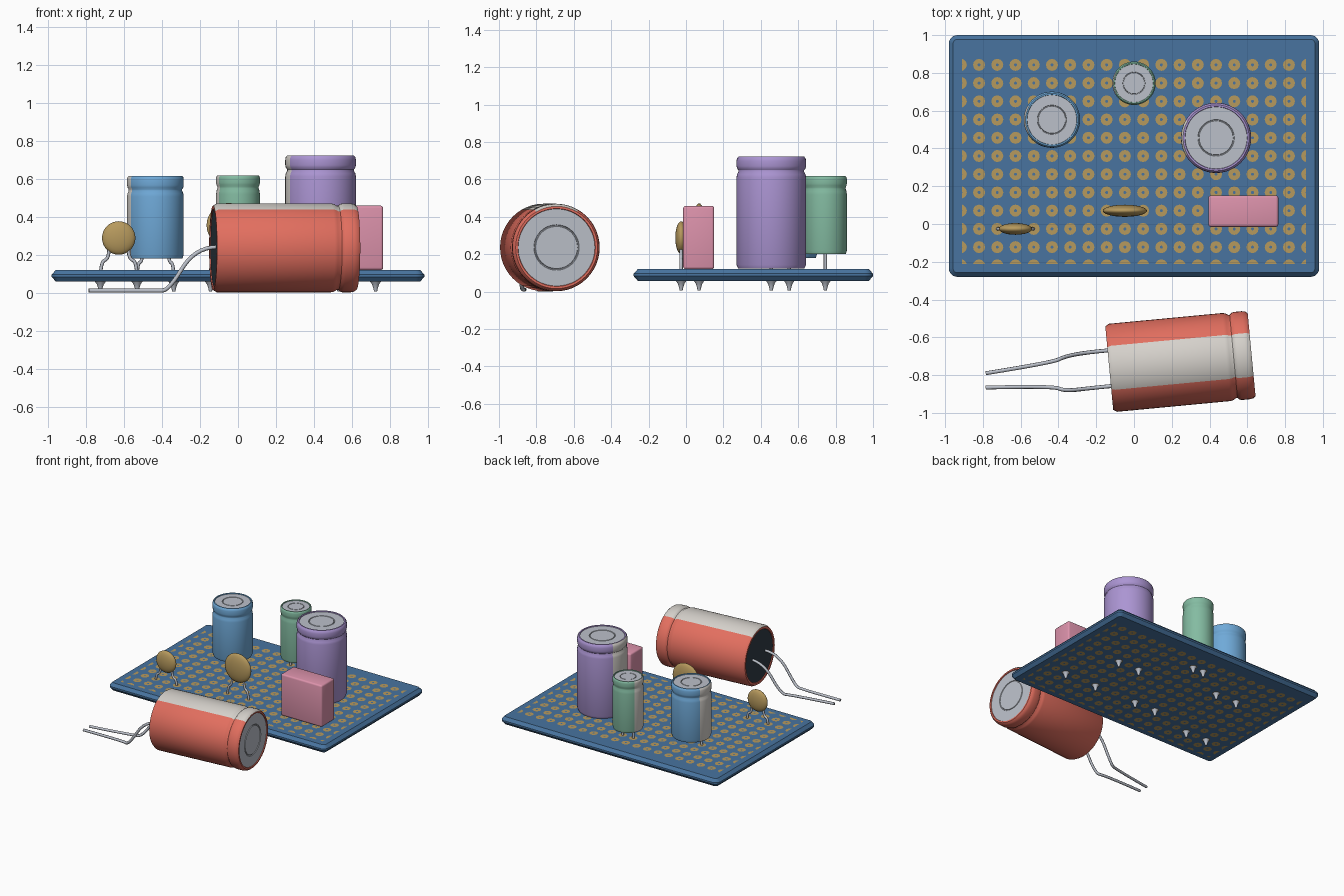
import bpy, bmesh, math
from mathutils import Matrix, Vector

if "Cube" in bpy.data.objects:
    bpy.data.objects.remove(bpy.data.objects["Cube"])

# ---------- colours ----------
def mat(name, rgb):
    m = bpy.data.materials.new(name)
    m.diffuse_color = (*rgb, 1)
    m.use_nodes = True
    m.node_tree.nodes["Principled BSDF"].inputs["Base Color"].default_value = m.diffuse_color
    return m

BOARD = mat("board_blue", (.065, .175, .35))
GOLD = mat("gold", (.47, .32, .11))
RED = mat("red", (.76, .157, .114))
STRIPE = mat("stripe_grey", (.67, .64, .60))
PURPLE = mat("purple", (.41, .30, .65))
GREEN = mat("green", (.23, .50, .36))
BLUE = mat("light_blue", (.16, .40, .69))
PINK = mat("pink", (.72, .29, .41))
DARK = mat("dark_rubber", (.03, .045, .06))
METAL = mat("metal", (.50, .53, .59))

P = 0.0965                       # hole pitch
BOT, TOP = 0.058, 0.12           # board faces

def finish(bm, name, mats, angle=35):
    bmesh.ops.recalc_face_normals(bm, faces=bm.faces)
    me = bpy.data.meshes.new(name)
    bm.to_mesh(me)
    bm.free()
    for m in mats:
        me.materials.append(m)
    ob = bpy.data.objects.new(name, me)
    bpy.context.collection.objects.link(ob)
    bpy.ops.object.select_all(action='DESELECT')
    ob.select_set(True)
    bpy.context.view_layer.objects.active = ob
    bpy.ops.object.shade_smooth_by_angle(angle=math.radians(angle))
    return ob

def lathe(bm, profile, mtx, seg=48, rule=None):
    """Turn (radius, height) points around local z; rule(i, angle) picks the material."""
    rings = []
    for r, z in profile:
        if r == 0:
            rings.append([bm.verts.new(mtx @ Vector((0, 0, z)))] * seg)
        else:
            rings.append([bm.verts.new(mtx @ Vector((r * math.cos(a), r * math.sin(a), z)))
                          for a in (2 * math.pi * k / seg for k in range(seg))])
    for i, (lo, hi) in enumerate(zip(rings, rings[1:])):
        for k in range(seg):
            n = (k + 1) % seg
            f = bm.faces.new(list(dict.fromkeys((lo[k], lo[n], hi[n], hi[k]))))
            if rule:
                f.material_index = rule(i, 360 * (k + .5) / seg)

def wire(name, pts, r=0.009):
    cu = bpy.data.curves.new(name, 'CURVE')
    cu.dimensions = '3D'
    cu.bevel_depth, cu.bevel_resolution, cu.use_fill_caps = r, 2, True
    cu.resolution_u = 6
    s = cu.splines.new('NURBS')
    s.points.add(len(pts) - 1)
    for p, c in zip(s.points, pts):
        p.co = (*c, 1)
    s.order_u, s.use_endpoint_u = 3, True
    cu.materials.append(METAL)
    ob = bpy.data.objects.new(name, cu)
    bpy.context.collection.objects.link(ob)
    bpy.ops.object.select_all(action='DESELECT')
    ob.select_set(True)
    bpy.context.view_layer.objects.active = ob
    bpy.ops.object.convert(target='MESH')

def can(name, r, h, lip, body, mtx):
    """Electrolytic can with dark base, crimp groove, rolled lip and scored metal top."""
    g, c = h - lip, 0.13 * r
    prof = [(0, .006), (.87 * r, .006), (.88 * r, 0), (.95 * r, 0), (r, .02),
            (r, g - .035), (.985 * r, g - .018), (.945 * r, g - .004), (.945 * r, g + .004),
            (.985 * r, g + .014), (r, g + .026), (r, h - c), (.985 * r, h - .4 * c),
            (.94 * r, h), (.89 * r, h), (.88 * r, h - .006),
            (.52 * r, h - .006), (.51 * r, h - .011), (.49 * r, h - .011), (.48 * r, h - .006),
            (0, h - .006)]

    def rule(i, a):
        if i == 0:
            return 2
        if i >= 15:
            return 3
        return 1 if 3 <= i <= 12 and abs(a - 180) < 30 else 0   # polarity stripe on -x
    bm = bmesh.new()
    lathe(bm, prof, mtx, 48, rule)
    finish(bm, name, [body, STRIPE, DARK, METAL])

def legs(name, x, y, inner, outer, z):
    """Pair of leads into the board, with solder cones below."""
    for s, side in ((-1, "left"), (1, "right")):
        a, b = x + s * inner, x + s * outer
        wire(f"{name}_{side}_lead", [(a, y, z), (a, y, TOP + .55 * (z - TOP)),
                                     (b, y, TOP + .4 * (z - TOP)), (b, y, BOT)])
        bm = bmesh.new()
        lathe(bm, [(0, .006), (.008, .006), (.012, .025), (.018, .043), (.029, BOT + .001), (0, BOT + .001)],
              Matrix.Translation((b, y, 0)), 16)
        finish(bm, f"{name}_{side}_solder", [METAL])

# ---------- circuit board ----------
bm = bmesh.new()
rings = []
for inset, z in ((.022, BOT), (0, .083), (0, .096), (.022, TOP)):
    ring = []
    for q, (sx, sy) in enumerate(((1, 1), (-1, 1), (-1, -1), (1, -1))):
        for k in range(7):
            a = math.radians(90 * q + 15 * k)
            ring.append(bm.verts.new((sx * .935 + (.045 - inset) * math.cos(a),
                                      .36 + sy * .595 + (.045 - inset) * math.sin(a), z)))
    rings.append(ring)
for lo, hi in zip(rings, rings[1:]):
    for k in range(len(lo)):
        n = (k + 1) % len(lo)
        bm.faces.new((lo[k], lo[n], hi[n], hi[k]))
bm.faces.new(rings[0])
bm.faces.new(rings[-1])
finish(bm, "circuit_board", [BOARD], 25)

# ---------- solder pads, cut off at the edge of the hole grid ----------
def pads(name, z, flip):
    bm = bmesh.new()
    for i in range(20):
        for j in range(12):
            cx, cy = (i - 9.5) * P, -.219 + j * P
            loops = []
            for r in (.008, .032):
                loops.append([bm.verts.new((max(-.91, min(.91, cx + r * math.cos(a))),
                                            max(-.213, cy + r * math.sin(a)), z))
                              for a in (math.pi * k / 6 for k in range(12))])
            for k in range(12):
                n = (k + 1) % 12
                q = (loops[0][k], loops[1][k], loops[1][n], loops[0][n])
                f = bm.faces.new(q)
                if f.calc_area() < 1e-7:
                    bm.faces.remove(f)
    bmesh.ops.delete(bm, geom=[v for v in bm.verts if not v.link_faces], context='VERTS')
    for f in bm.faces:
        f.normal_update()
        if (f.normal.z < 0) != flip:
            f.normal_flip()
    me = bpy.data.meshes.new(name)
    bm.to_mesh(me)
    bm.free()
    me.materials.append(GOLD)
    bpy.context.collection.objects.link(bpy.data.objects.new(name, me))

pads("top_pads", TOP + .0015, False)
pads("bottom_pads", BOT - .0015, True)

# ---------- standing capacitors ----------
for name, x, y, z, r, h, lip, body, inner, outer in (
        ("blue_capacitor", -.4345, .552, .18, .149, .435, .075, BLUE, .07, P),
        ("green_capacitor", 0, .745, .20, .115, .417, .064, GREEN, P / 2, P / 2),
        ("purple_capacitor", .4345, .456, .123, .186, .60, .078, PURPLE, P, P)):
    can(name, r, h, lip, body, Matrix.Translation((x, y, z)))
    legs(name, x, y, inner, outer, z + .02)

# ---------- lens-shaped ceramic capacitors ----------
for name, x, y, z, r, t in (("small_ceramic_disc", -.6275, -.026, .288, .088, .031),
                            ("large_ceramic_disc", -.0483, .07, .355, .117, .032)):
    bm = bmesh.new()
    bmesh.ops.create_uvsphere(bm, u_segments=32, v_segments=16, radius=1,
                              matrix=Matrix.Translation((x, y, z)) @ Matrix.Diagonal((r, t, r, 1))
                              @ Matrix.Rotation(math.pi / 2, 4, 'X'))
    finish(bm, name, [GOLD], 60)
    legs(name, x, y, .052, P, z - .7 * r)

# ---------- film capacitor box ----------
bm = bmesh.new()
bmesh.ops.create_cube(bm, size=1, matrix=Matrix.Translation((.579, .068, .289))
                      @ Matrix.Diagonal((.37, .166, .338, 1)))
bmesh.ops.bevel(bm, geom=bm.edges[:], offset=.013, segments=3, profile=.5, affect='EDGES')
finish(bm, "film_capacitor_box", [PINK])
legs("film_capacitor", .579, .07, 1.5 * P, 1.5 * P, .14)

# ---------- large capacitor lying in front ----------
a = math.radians(5.4)
c, s = math.cos(a), math.sin(a)
lying = Matrix(((0, -s, c, -.131), (0, c, s, -.763), (-1, 0, 0, .236), (0, 0, 0, 1)))
can("large_lying_capacitor", .234, .757, .10, RED, lying)
for side, ys in (("back", (-.667, -.676, -.70, -.733, -.79)),
                 ("front", (-.857, -.868, -.885, -.857, -.866))):
    wire(f"large_capacitor_{side}_lead",
         list(zip((-.11, -.225, -.365, -.43, -.785), ys, (.24, .24, .011, .011, .011))), .0105)
